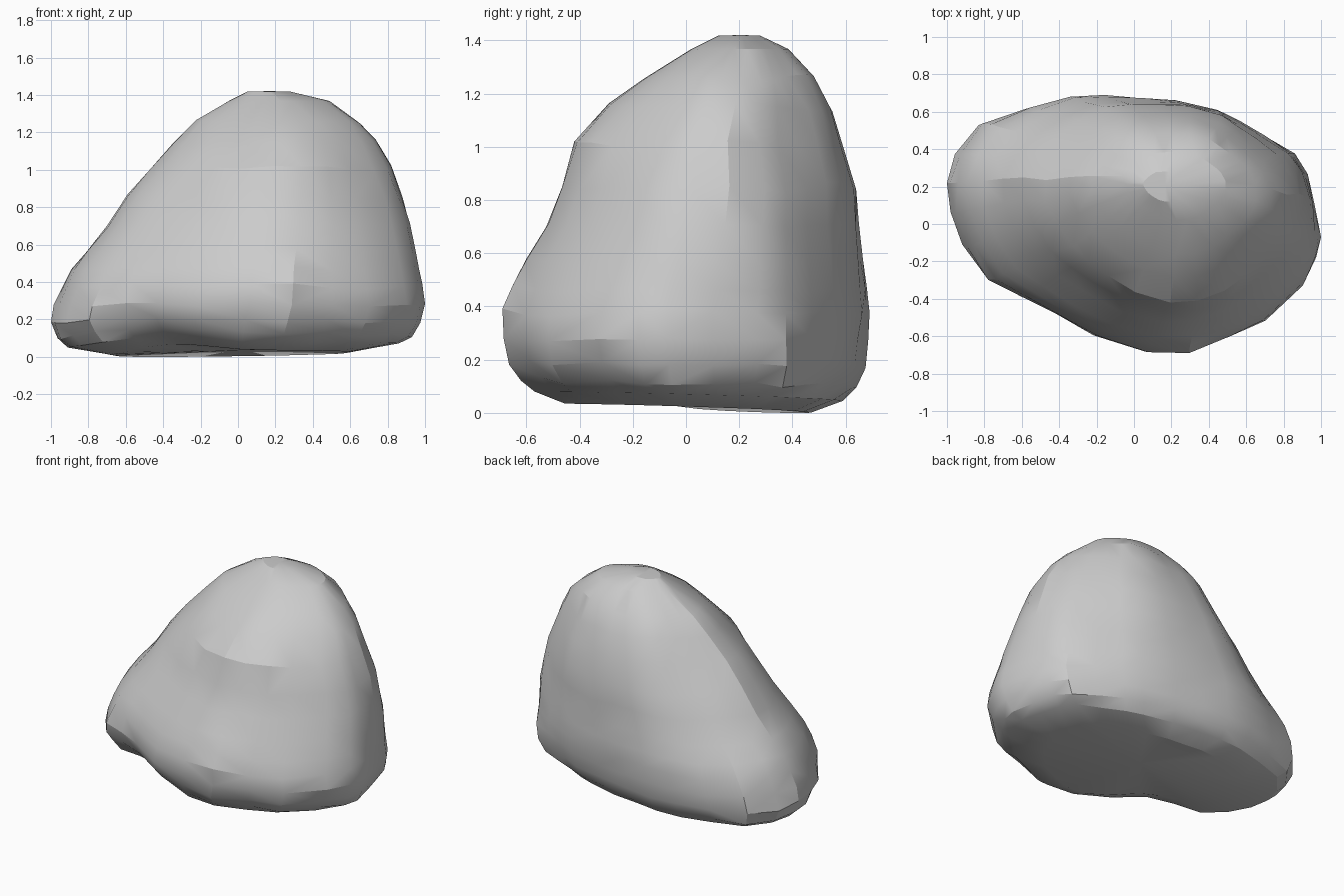
import bpy, bmesh, math
from mathutils import Vector, noise

if "Cube" in bpy.data.objects:
    bpy.data.objects.remove(bpy.data.objects["Cube"])

# Plan outline of the boulder at its widest, counter-clockwise
PLAN = [(1, -.07), (.965, .1), (.93, .27), (.86, .38), (.7, .47), (.55, .55), (.43, .60),
        (.2, .65), (0, .67), (-.19, .69), (-.38, .68), (-.6, .62), (-.83, .54),
        (-.96, .38), (-1, .22), (-.975, .06), (-.92, -.12), (-.8, -.3), (-.62, -.39),
        (-.45, -.48), (-.23, -.6), (.05, -.68), (.28, -.69), (.5, -.61), (.7, -.52),
        (.9, -.33), (.98, -.18)]

# Broken faces of the upper part: direction in degrees, distance
FACETS = [(0, 1), (42, .96), (90, 1), (143, .96), (200, .87), (230, .83), (272, 1), (318, .95)]

# Height, x min, x max, y min, y max of each level
LEVELS = [(.03, -.66, .6, -.46, .47),
          (.075, -.91, .86, -.57, .59),
          (.125, -.965, .93, -.62, .64),
          (.20, -1.0, .975, -.665, .675),
          (.29, -.985, 1.0, -.685, .685),
          (.39, -.94, .985, -.69, .69),
          (.48, -.89, .968, -.65, .68),
          (.58, -.81, .95, -.6, .665),
          (.72, -.70, .92, -.525, .65),
          (.86, -.59, .88, -.465, .64),
          (1.02, -.475, .82, -.42, .59),
          (1.16, -.345, .735, -.29, .55),
          (1.27, -.23, .65, -.16, .485),
          (1.38, -.05, .49, .02, .385),
          (1.43, .05, .28, .12, .28)]


def facet_radius(a, p=13):
    total = sum(max(0, math.cos(a - math.radians(d)) / r) ** p for d, r in FACETS)
    return total ** (-1 / p)


def fit(values, lo, hi):
    a, b = min(values), max(values)
    return [lo + (v - a) / (b - a) * (hi - lo) for v in values]


def ring_points(z, x0, x1, y0, y1):
    blend = min(1, max(0, (z - .25) / .75))
    low = max(0, 1 - z / .3)
    us, vs = [], []
    for px, py in PLAN:
        u, v = px, py / .69
        a = math.atan2(v, u)
        r = facet_radius(a)
        u += (r * math.cos(a) - u) * blend
        v += (r * math.sin(a) - v) * blend
        # Weathered dents
        q = Vector((u * 2.2, v * 2.2, z * 4))
        k = 1 + .014 * noise.noise(q) + .012 * noise.noise(q * 2.7)
        us.append(u * k)
        vs.append(v * k)
    pts = []
    for x, y in zip(fit(us, x0, x1), fit(vs, y0, y1)):
        # Hollow under the front left edge
        notch = low * math.exp(-((x + .45) ** 2 + (y + .42) ** 2) / .11)
        h = z + low * (.012 * x - .035 * y) + .06 * notch
        if .1 < z < 1.3:
            h += .03 * noise.noise(Vector((x * 4, y * 4, z * 4 + 9)))
        pts.append(Vector((x + .06 * notch, y + .08 * notch, h)))
    return pts


# Boulder body: stacked rings joined into a closed skin
bm = bmesh.new()
rings = [[bm.verts.new(p) for p in ring_points(*lv)] for lv in LEVELS]
n = len(PLAN)
for a, b in zip(rings, rings[1:]):
    for i in range(n):
        j = (i + 1) % n
        bm.faces.new((a[i], a[j], b[j], b[i]))

# Underside and crown
for ring, lift in ((rings[0], .012), (rings[-1], .003)):
    mid = sum((v.co for v in ring), Vector()) / n
    centre = bm.verts.new(mid + Vector((0, 0, lift)))
    for i in range(n):
        bm.faces.new((ring[i], ring[(i + 1) % n], centre))
bmesh.ops.triangulate(bm, faces=bm.faces[:])
bmesh.ops.recalc_face_normals(bm, faces=bm.faces[:])

# Rest on the ground
low = min(v.co.z for v in bm.verts)
for v in bm.verts:
    v.co.z -= low

mesh = bpy.data.meshes.new("boulder")
bm.to_mesh(mesh)
bm.free()
boulder = bpy.data.objects.new("boulder", mesh)
bpy.context.collection.objects.link(boulder)
bpy.context.view_layer.objects.active = boulder
boulder.select_set(True)
bpy.ops.object.shade_smooth_by_angle(angle=math.radians(22))
